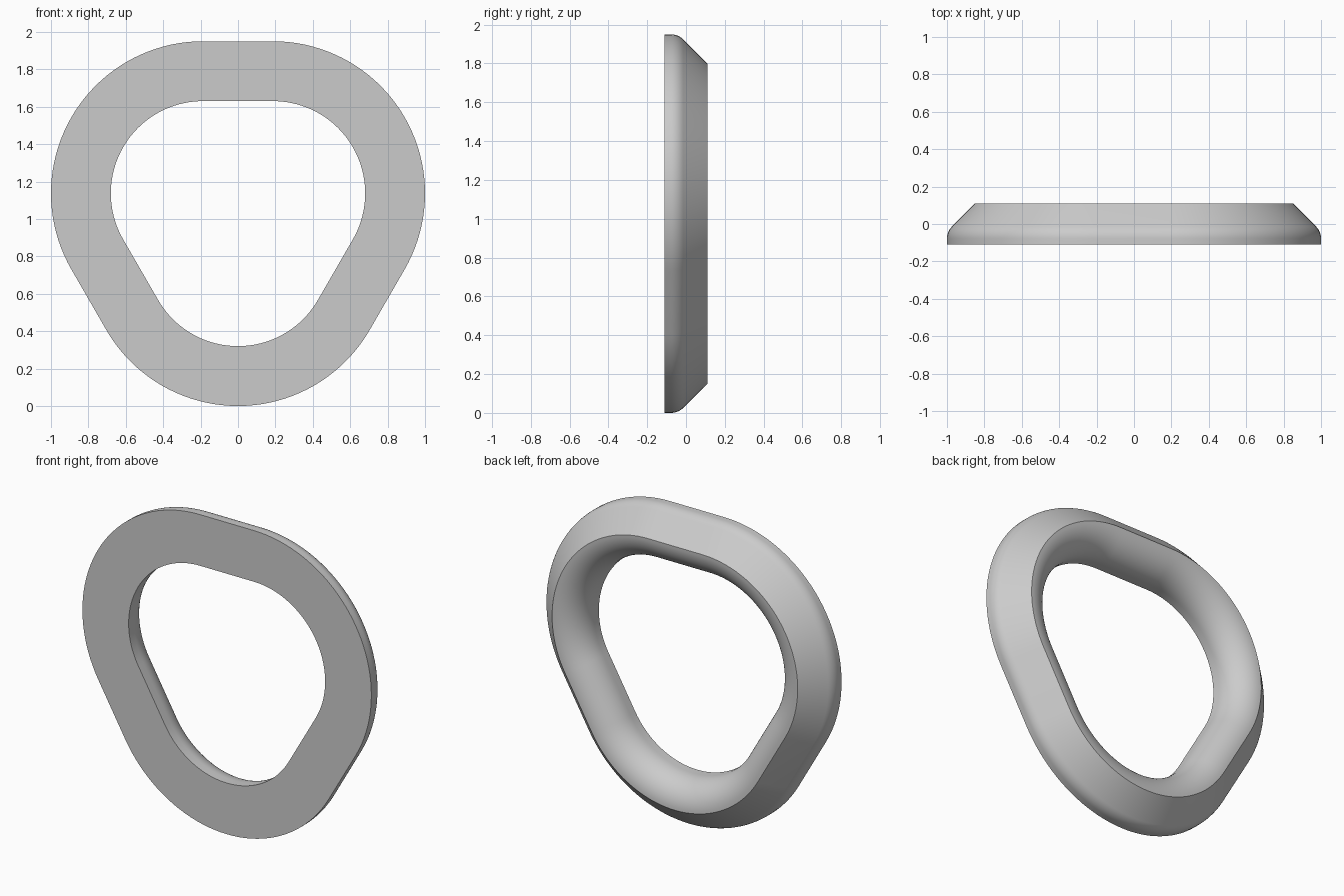
import bpy, bmesh, math

cube = bpy.data.objects.get("Cube")
if cube:
    bpy.data.objects.remove(cube, do_unlink=True)

# Material
grey = bpy.data.materials.new("light grey")
grey.use_nodes = True
colour = (0.6, 0.6, 0.6, 1)
grey.diffuse_color = colour
grey.node_tree.nodes["Principled BSDF"].inputs["Base Color"].default_value = colour

# Rounded triangle, point down: corner centres and outer corner radius
HALF, RADIUS, TOP, DEPTH = 0.187, 0.813, 1.95, 0.11
high = TOP - RADIUS
corners = [(HALF, high, -30), (-HALF, high, 90), (0, RADIUS, 210)]
STEPS = 40


def arc(cx, cy, r, start, end, n):
    """Points on an arc, angles in degrees."""
    angles = [math.radians(start + (end - start) * i / n) for i in range(n + 1)]
    return [(cx + r * math.cos(a), cy + r * math.sin(a)) for a in angles]


# Cross-section as (inset from the outer outline, y)
INNER, ROUND, SOFT = 0.32, 0.17, 0.09
bend = -0.04 - SOFT * math.tan(math.radians(22.5))
section = [(0, -DEPTH)]
section += arc(SOFT, bend, SOFT, 180, 135, 8)                   # softened rim
section += [(0.15, DEPTH)]                                      # back ridge
section += arc(INNER - ROUND, DEPTH - ROUND, ROUND, 90, 0, 16)[1:]  # rounded inner lip
section += [(INNER, -DEPTH)]

# Sweep the section around the outline
bm = bmesh.new()
rings = []
for cx, cz, start in corners:
    for i in range(STEPS + 1):
        a = math.radians(start + 120 * i / STEPS)
        rings.append([bm.verts.new((cx + (RADIUS - inset) * math.cos(a), y,
                                    cz + (RADIUS - inset) * math.sin(a)))
                      for inset, y in section])
for k, ring in enumerate(rings):
    after = rings[(k + 1) % len(rings)]
    for j in range(len(section)):
        n = (j + 1) % len(section)
        bm.faces.new((ring[j], ring[n], after[n], after[j]))
bmesh.ops.recalc_face_normals(bm, faces=bm.faces)

mesh = bpy.data.meshes.new("rounded_triangle_ring")
bm.to_mesh(mesh)
bm.free()
mesh.materials.append(grey)
ring_object = bpy.data.objects.new("rounded_triangle_ring", mesh)
bpy.context.collection.objects.link(ring_object)
bpy.context.view_layer.objects.active = ring_object
ring_object.select_set(True)
bpy.ops.object.shade_smooth_by_angle(angle=math.radians(30))
